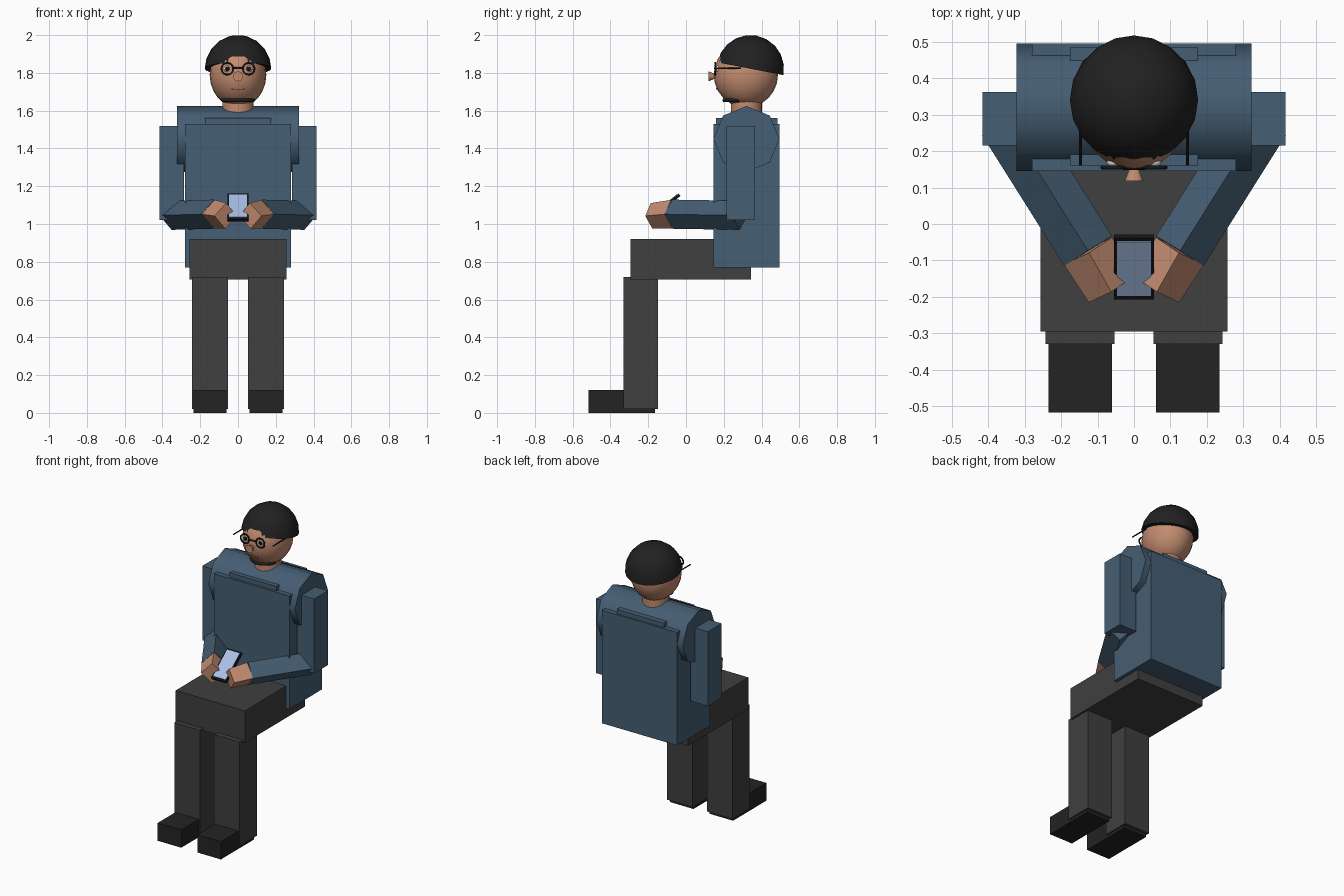
import bpy, bmesh, math
from mathutils import Vector, Matrix

cube = bpy.data.objects.get("Cube")
if cube:
    bpy.data.objects.remove(cube, do_unlink=True)


def material(name, r, g, b):
    m = bpy.data.materials.new(name)
    m.use_nodes = True
    m.diffuse_color = (r, g, b, 1)
    m.node_tree.nodes["Principled BSDF"].inputs["Base Color"].default_value = (r, g, b, 1)
    return m


JACKET = material("blue jacket", 0.06, 0.112, 0.17)
TROUSERS = material("grey trousers", 0.05, 0.05, 0.05)
SHOE = material("black shoe", 0.017, 0.017, 0.017)
HAIR = material("black hair", 0.015, 0.015, 0.015)
SKIN = material("skin", 0.54, 0.26, 0.16)
BLACK = material("black plastic", 0.008, 0.008, 0.01)
SCREEN = material("pale blue screen", 0.4, 0.54, 0.82)
WHITE = material("eye white", 0.8, 0.8, 0.8)
LIP = material("lip brown", 0.35, 0.15, 0.1)


def finish(name, bm, mat, matrix=Matrix(), smooth=None):
    bm.transform(matrix)
    bmesh.ops.recalc_face_normals(bm, faces=bm.faces)
    mesh = bpy.data.meshes.new(name)
    bm.to_mesh(mesh)
    bm.free()
    mesh.materials.append(mat)
    ob = bpy.data.objects.new(name, mesh)
    bpy.context.collection.objects.link(ob)
    if smooth:
        bpy.ops.object.select_all(action='DESELECT')
        ob.select_set(True)
        bpy.context.view_layer.objects.active = ob
        bpy.ops.object.shade_smooth_by_angle(angle=math.radians(smooth))
    return ob


def box(name, mat, x, y, z, matrix=Matrix()):
    """Box from (low, high) pairs on each axis."""
    bm = bmesh.new()
    bmesh.ops.create_cube(bm, size=1)
    for v in bm.verts:
        v.co = [lo + (c + 0.5) * (hi - lo) for c, (lo, hi) in zip(v.co, (x, y, z))]
    return finish(name, bm, mat, matrix)


def rod(name, mat, p, q, r1, r2, sides, smooth=None):
    """Prism, cylinder or cone between two points."""
    p, q = Vector(p), Vector(q)
    bm = bmesh.new()
    bmesh.ops.create_cone(bm, cap_ends=True, segments=sides, radius1=r1, radius2=r2,
                          depth=(q - p).length)
    turn = (q - p).to_track_quat('Z', 'Y').to_matrix().to_4x4()
    return finish(name, bm, mat, Matrix.Translation((p + q) / 2) @ turn, smooth)


def ball(name, mat, centre, radii, segs=24, half=False, tilt=0):
    bm = bmesh.new()
    bmesh.ops.create_uvsphere(bm, u_segments=segs, v_segments=segs // 2, radius=1)
    if half:
        cut = bmesh.ops.bisect_plane(bm, geom=bm.verts[:] + bm.edges[:] + bm.faces[:],
                                     plane_co=(0, 0, 0), plane_no=(0, 0, 1), clear_inner=True)
        bmesh.ops.holes_fill(bm, edges=[e for e in bm.edges if e.is_boundary])
    m = (Matrix.Translation(centre) @ Matrix.Rotation(tilt, 4, 'X')
         @ Matrix.Diagonal((*radii, 1)))
    return finish(name, bm, mat, m, 40)


def tube(name, mat, points, r, closed=False):
    curve = bpy.data.curves.new(name, 'CURVE')
    curve.dimensions = '3D'
    curve.bevel_depth = r
    curve.bevel_resolution = 1
    curve.use_fill_caps = True
    s = curve.splines.new('POLY')
    s.points.add(len(points) - 1)
    for pt, co in zip(s.points, points):
        pt.co = (*co, 1)
    s.use_cyclic_u = closed
    curve.materials.append(mat)
    ob = bpy.data.objects.new(name, curve)
    bpy.context.collection.objects.link(ob)
    return ob


# Torso, collar and rounded shoulders
box("torso", JACKET, (-0.28, 0.28), (0.145, 0.495), (0.77, 1.53))
box("collar", JACKET, (-0.175, 0.175), (0.16, 0.485), (1.5, 1.56))
rod("shoulders", JACKET, (-0.322, 0.32, 1.45), (0.322, 0.32, 1.45), 0.175, 0.175, 8, 50)

# Seated lap
box("lap", TROUSERS, (-0.257, 0.257), (-0.295, 0.345), (0.705, 0.92))

# Limbs, mirrored
for side, s in (("left", 1), ("right", -1)):
    def span(a, b):
        return sorted((s * a, s * b))
    box(side + "_shin", TROUSERS, span(0.053, 0.243), (-0.33, -0.147), (0.02, 0.72))
    box(side + "_shoe", SHOE, span(0.06, 0.235), (-0.517, -0.165), (0, 0.12))
    box(side + "_upper_arm", JACKET, span(0.287, 0.416), (0.215, 0.362), (1.02, 1.52))
    wrist = (s * 0.126, -0.074, 1.052)
    rod(side + "_forearm", JACKET, (s * 0.352, 0.285, 1.046), wrist, 0.077, 0.077, 4)
    rod(side + "_hand", SKIN, wrist, (s * 0.065, -0.182, 1.043), 0.076, 0.068, 4)

# Phone leaning back between the hands
lean = Matrix.Translation((0, -0.118, 1.087)) @ Matrix.Rotation(math.radians(39), 4, 'X')
box("phone", BLACK, (-0.055, 0.055), (-0.108, 0.108), (-0.008, 0.008), lean)
box("phone_screen", SCREEN, (-0.047, 0.047), (-0.094, 0.098), (0.007, 0.011), lean)

# Head, neck and hair
rod("neck", SKIN, (0, 0.32, 1.54), (0, 0.32, 1.7), 0.083, 0.083, 20, 40)
ball("head", SKIN, (0, 0.317, 1.79), (0.15, 0.17, 0.173))
ball("hair", HAIR, (0, 0.341, 1.822), (0.176, 0.178, 0.178), 20, True, -0.19)

# Face
rod("nose", SKIN, (0, 0.118, 1.782), (0, 0.175, 1.782), 0.027, 0.004, 10, 50)
box("mouth", LIP, (-0.035, 0.035), (0.158, 0.168), (1.711, 1.719))
arc = [math.pi * i / 12 for i in range(13)]
tube("chin_beard", HAIR, [(0.08 * math.cos(a), 0.28 - 0.077 * math.sin(a), 1.656)
                          for a in arc], 0.011)

# Eyes and glasses
ring = [math.tau * i / 20 for i in range(20)]
for side, s in (("left", 1), ("right", -1)):
    ball(side + "_eye", WHITE, (s * 0.057, 0.17, 1.822), (0.018, 0.014, 0.018), 12)
    ball(side + "_pupil", BLACK, (s * 0.057, 0.158, 1.822), (0.013, 0.007, 0.013), 12)
    tube(side + "_lens_rim", BLACK, [(s * 0.057 + 0.031 * math.cos(a), 0.155,
                                      1.822 + 0.031 * math.sin(a)) for a in ring], 0.005, True)
    rod(side + "_temple", BLACK, (s * 0.147, 0.16, 1.824), (s * 0.147, 0.29, 1.824),
        0.004, 0.004, 8)
rod("glasses_bridge", BLACK, (-0.03, 0.153, 1.825), (0.03, 0.153, 1.825), 0.005, 0.005, 8)
